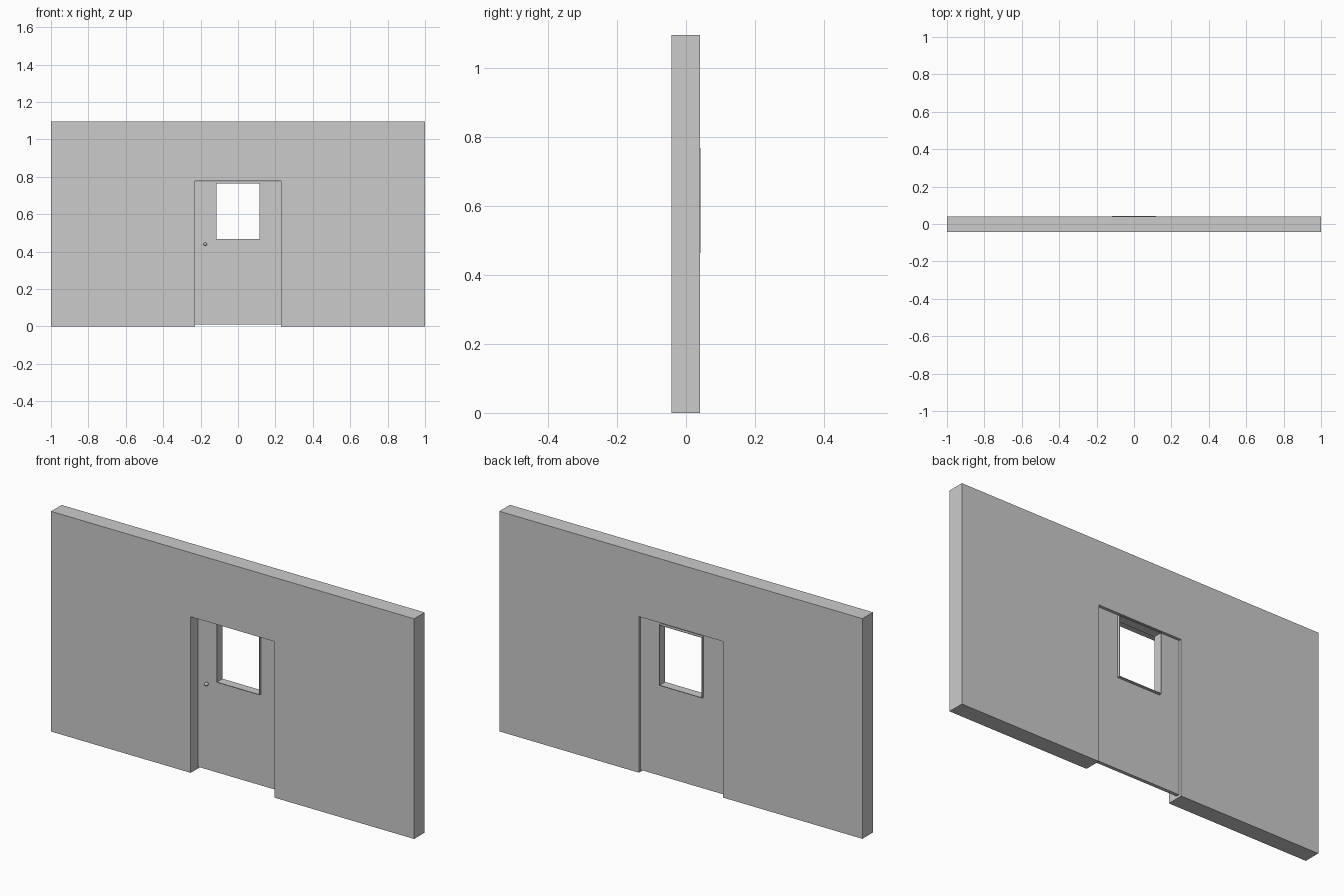
import bpy, bmesh
from math import radians

if "Cube" in bpy.data.objects:
    bpy.data.objects.remove(bpy.data.objects["Cube"])


def prism(name, outline, y0, y1, hole=None):
    """Extrude an x-z outline from y0 to y1; hole = matching inner loop makes a closed ring."""
    bm = bmesh.new()
    n = len(outline)

    def loop(pts, y):
        return [bm.verts.new((x, y, z)) for x, z in pts]

    def sides(a, b):
        for i in range(n):
            bm.faces.new((a[i], a[(i + 1) % n], b[(i + 1) % n], b[i]))

    f, b = loop(outline, y0), loop(outline, y1)
    sides(f, b)
    if hole:
        hf, hb = loop(hole, y0), loop(hole, y1)
        sides(hf, hb)
        sides(f, hf)
        sides(b, hb)
    else:
        bm.faces.new(f)
        bm.faces.new(b)
    bmesh.ops.recalc_face_normals(bm, faces=bm.faces)
    me = bpy.data.meshes.new(name)
    bm.to_mesh(me)
    bm.free()
    ob = bpy.data.objects.new(name, me)
    bpy.context.collection.objects.link(ob)
    return ob


def rect(half_w, z0, z1):
    return [(-half_w, z0), (half_w, z0), (half_w, z1), (-half_w, z1)]


H, DW, DH = 1.096, 0.231, 0.777

# Wall with a doorway notch
prism("wall", [(-1, 0), (-DW, 0), (-DW, DH), (DW, DH), (DW, 0), (1, 0), (1, H), (-1, H)],
      -0.0425, 0.0405)

# Door leaf with a window opening, small gap to the doorway
prism("door", rect(DW - 0.002, 0.01, DH - 0.002), 0.012, 0.029,
      rect(0.118, 0.464, 0.768))

# Thin window frame standing proud of the door on both sides
prism("window_frame", rect(0.118, 0.464, 0.768), -0.001, 0.0425,
      rect(0.115, 0.467, 0.765))

# Door knob and its stem
bpy.ops.mesh.primitive_cylinder_add(vertices=16, radius=0.004, depth=0.014,
                                    location=(-0.175, 0.006, 0.44), rotation=(radians(90), 0, 0))
bpy.context.object.name = "knob_stem"
bpy.ops.mesh.primitive_uv_sphere_add(segments=16, ring_count=10, radius=0.009,
                                     location=(-0.175, 0.001, 0.44), rotation=(radians(90), 0, 0))
bpy.context.object.name = "knob"
bpy.ops.object.shade_smooth_by_angle()
